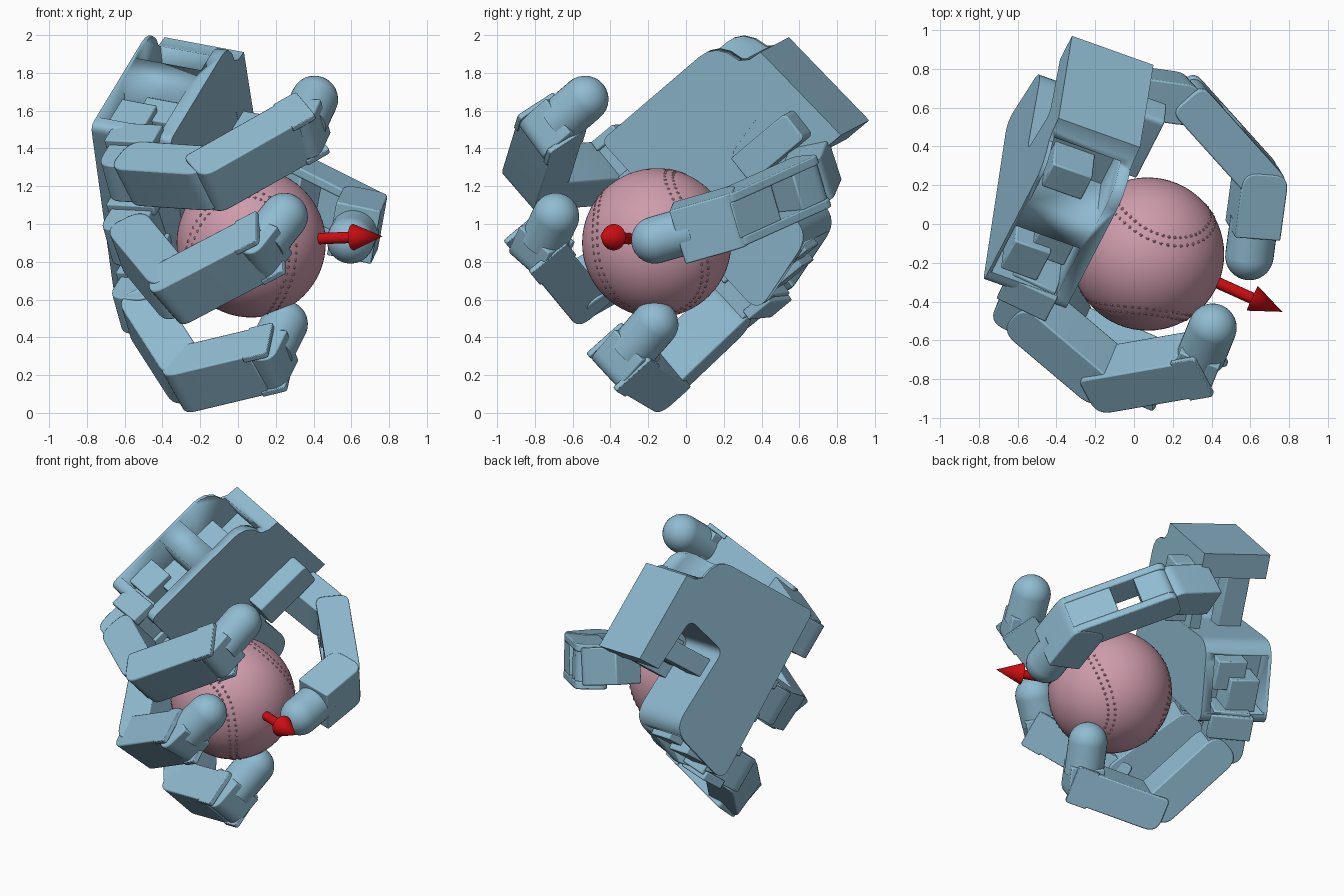
import bpy, bmesh, math
from mathutils import Vector, Matrix

if "Cube" in bpy.data.objects:
    bpy.data.objects.remove(bpy.data.objects["Cube"])


def material(name, rgb):
    m = bpy.data.materials.new(name)
    m.use_nodes = True
    m.diffuse_color = (*rgb, 1)
    m.node_tree.nodes["Principled BSDF"].inputs["Base Color"].default_value = (*rgb, 1)
    return m


BLUE = material("steel blue", (0.28, 0.50, 0.64))
PINK = material("dusty pink", (0.62, 0.33, 0.41))
RED = material("signal red", (0.60, 0.004, 0.006))


def finish(name, bm, mat, bevel=0):
    bmesh.ops.recalc_face_normals(bm, faces=bm.faces[:])
    me = bpy.data.meshes.new(name)
    bm.to_mesh(me)
    bm.free()
    ob = bpy.data.objects.new(name, me)
    bpy.context.collection.objects.link(ob)
    me.materials.append(mat)
    for o in bpy.context.selected_objects:
        o.select_set(False)
    ob.select_set(True)
    bpy.context.view_layer.objects.active = ob
    bpy.ops.object.shade_smooth_by_angle(angle=math.radians(32))
    if bevel:
        b = ob.modifiers.new("edge", "BEVEL")
        b.width, b.segments, b.limit_method = bevel, 2, "ANGLE"
        b.angle_limit = math.radians(40)
    return ob


def frame(origin, along, hinge):
    """Axes: x along the part, y across it, z on the hinge."""
    d = Vector(along).normalized()
    h = Vector(hinge)
    h = (h - d * h.dot(d)).normalized()
    m = Matrix((d, h.cross(d), h)).transposed().to_4x4()
    m.translation = Vector(origin)
    return m


def prism(name, pts, m, depth, mat=BLUE, rounds={}, bevel=0):
    """Extrude a flat outline, with chosen corners rounded."""
    pts = [Vector(p) for p in pts]
    out = []
    for i, p in enumerate(pts):
        r = rounds.get(i, 0)
        if not r:
            out.append(p)
            continue
        a = p + (pts[i - 1] - p).normalized() * r
        b = p + (pts[(i + 1) % len(pts)] - p).normalized() * r
        for k in range(8):
            t = k / 7
            out.append(a * (1 - t) ** 2 + p * 2 * t * (1 - t) + b * t * t)
    bm = bmesh.new()
    low, high = [[bm.verts.new(m @ Vector((p.x, p.y, s * depth / 2))) for p in out] for s in (-1, 1)]
    bm.faces.new(low)
    bm.faces.new(high)
    for i in range(len(out)):
        j = (i + 1) % len(out)
        bm.faces.new((low[i], low[j], high[j], high[i]))
    return finish(name, bm, mat, bevel)


def box(name, m, x0, x1, thick, width, rounds={}, bevel=0.008):
    t = thick / 2
    return prism(name, [(x0, -t), (x1, -t), (x1, t), (x0, t)], m, width, BLUE, rounds, bevel)


def rod(name, a, b, r1, r2, mat, ball=False):
    a, b = Vector(a), Vector(b)
    m = (b - a).to_track_quat("Z", "Y").to_matrix().to_4x4()
    m.translation = (a + b) / 2
    bm = bmesh.new()
    bmesh.ops.create_cone(bm, cap_ends=True, segments=32, radius1=r1, radius2=r2, depth=(b - a).length, matrix=m)
    if ball:
        m.translation = b
        bmesh.ops.create_uvsphere(bm, u_segments=32, v_segments=16, radius=r2, matrix=m)
    return finish(name, bm, mat)


# Palm axes: normal towards the ball, finger direction, sideways
N = Vector((0.927, -0.331, -0.174)).normalized()
U = Vector((-0.369, -0.714, -0.595))
U = (U - N * U.dot(N)).normalized()
V = N.cross(U)
THICK = 0.453


def on_palm(y, z):
    return Vector(((-0.434 + 0.331 * y + 0.174 * z) / 0.927, y, z))


corner = on_palm(-0.45, 1.44)
palm_m = Matrix((U, V, N)).transposed().to_4x4()
palm_m.translation = corner - N * THICK / 2

# Palm body with curved wrist shoulder and thumb notch
outline = [(-0.45, 1.44), (0.07, 1.885), (0.11, 1.91), (0.16, 1.92), (0.22, 1.905), (0.28, 1.865),
           (0.335, 1.87), (0.395, 1.91), (0.82, 1.47), (0.70, 1.37), (0.42, 1.62), (0.23, 1.36),
           (0.66, 0.95), (0.38, 0.53)]
flat = [((on_palm(*p) - corner).dot(U), (on_palm(*p) - corner).dot(V)) for p in outline]
palm = prism("palm", flat, palm_m, THICK, BLUE, {0: 0.05, 10: 0.06, 11: 0.06, 12: 0.13, 13: 0.10})


def palm_box(name, u, v, n, size, bevel=0.008):
    m = palm_m.copy()
    m.translation = palm_m @ Vector((u, v, n))
    return box(name, m, -size[0] / 2, size[0] / 2, size[1], size[2], bevel=bevel)


def cut(target, cutter):
    cutter.hide_render = True
    mod = target.modifiers.new("cut", "BOOLEAN")
    mod.operation, mod.solver, mod.object = "DIFFERENCE", "EXACT", cutter
    bpy.context.view_layer.objects.active = target
    bpy.ops.object.modifier_apply(modifier=mod.name)
    bpy.data.objects.remove(cutter)


# Side windows showing the motors, and the recess beside the wrist
cut(palm, palm_box("window_cutter", -0.25, 0.0, -0.03, (0.34, 0.5, 0.36), 0))
cut(palm, palm_box("recess_cutter", -0.76, 0.1, -0.02, (0.32, 0.48, 0.37), 0))
cut(palm, palm_box("lower_cutter", -0.35, 1.17, -0.02, (0.36, 0.34, 0.37), 0))
palm_box("window_motor", -0.20, 0.14, -0.07, (0.20, 0.22, 0.20))
palm_box("window_motor_cap", -0.31, 0.16, 0.03, (0.18, 0.18, 0.20))
palm_box("recess_motor", -0.68, 0.25, -0.04, (0.16, 0.20, 0.22))
palm_box("lower_motor", -0.28, 1.07, -0.05, (0.22, 0.22, 0.20))
palm_box("lower_motor_cap", -0.40, 1.05, 0.04, (0.20, 0.18, 0.20))

# Thumb notch: front wall, connecting bar and motor
palm_box("notch_wall", -0.70, 0.58, 0.19, (0.50, 0.40, 0.07), 0)
palm_box("notch_bar", -0.70, 0.64, -0.08, (0.50, 0.13, 0.16))
motor_m = palm_m.copy()
motor_m.translation = Vector((-0.02, 0.47, 1.42))
box("thumb_motor", motor_m, -0.20, 0.20, 0.17, 0.24, {0: 0.03, 3: 0.03})

HINGE = Vector((0.24, 0.58, -0.70))
WIDE, DEEP = 0.28, 0.23


def fingertip(name, joint, tip, hinge):
    joint, tip = Vector(joint), Vector(tip)
    m = frame(joint, tip - joint, hinge)
    length = (tip - joint).length
    box(name + "_tip_mount", m, -0.11, length * 0.45, 0.22, 0.23, {0: 0.08, 3: 0.08})
    rod(name + "_tip", joint + (tip - joint) * 0.2, tip, 0.125, 0.125, BLUE, True)


def finger(name, j1, j2, j3, tip):
    j1, j2, j3 = Vector(j1), Vector(j2), Vector(j3)
    # Knuckle joined to the palm end
    m = frame(j1, U, HINGE)
    box(name + "_knuckle", m, -0.26, 0.10, 0.24, 0.24, {1: 0.09, 2: 0.09})
    for s in (-1, 1):
        box(name + "_knuckle_tab", m @ Matrix.Translation((0, 0, s * 0.12)), -0.24, -0.08, 0.28, 0.06)
    # Proximal link with rounded ends
    m = frame(j1, j2 - j1, HINGE)
    length = (j2 - j1).length
    box(name + "_proximal_link", m, 0.0, length + 0.04, DEEP, WIDE - 0.02, {i: 0.10 for i in range(4)})
    # Middle link with a square end holding the tip between two cheeks
    m = frame(j2, j3 - j2, HINGE)
    length = (j3 - j2).length
    box(name + "_middle_link", m, -0.08, length - 0.02, DEEP, WIDE, {0: 0.03, 3: 0.09})
    for s in (-1, 1):
        cheek = m @ Matrix.Translation((0, 0, s * (WIDE / 2 - 0.015)))
        box(name + "_cheek", cheek, length - 0.06, length + 0.08, DEEP + 0.02, 0.03, {1: 0.02, 2: 0.02}, 0.004)
    fingertip(name, j3, tip, HINGE)


finger("upper_finger", (-0.58, -0.42, 1.27), (-0.13, -0.80, 1.24), (0.33, -0.72, 1.50), (0.405, -0.535, 1.66))
finger("middle_finger", (-0.57, -0.07, 0.93), (-0.33, -0.58, 0.64), (0.11, -0.77, 0.87), (0.245, -0.69, 1.04))
finger("lower_finger", (-0.52, 0.25, 0.57), (-0.27, -0.16, 0.18), (0.15, -0.33, 0.28), (0.245, -0.165, 0.47))

# Thumb: bracket, open link and tip
t0, t1, t2 = Vector((0.08, 0.67, 1.28)), Vector((0.29, 0.64, 1.21)), Vector((0.65, 0.24, 1.03))
thumb_hinge = Vector((0.17, -0.28, 0.94))
m = frame(t0, t1 - t0, thumb_hinge)
box("thumb_bracket", m, -0.12, 0.24, 0.22, 0.24, {1: 0.09, 2: 0.09})
m = frame(t1, t2 - t1, thumb_hinge)
size = (t2 - t1).length
for s in (-1, 1):
    rail = m @ Matrix.Translation((0, 0, s * 0.12))
    box("thumb_rail", rail, -0.06, size + 0.07, 0.21, 0.05, {i: 0.06 for i in range(4)})
box("thumb_link_root", m, -0.06, 0.16, 0.20, 0.20, {0: 0.08, 3: 0.08})
box("thumb_link_end", m, 0.32, size + 0.06, 0.20, 0.20)
thumb_tip = Vector((0.595, -0.165, 0.915))
m = frame(t2, thumb_tip - t2, thumb_hinge)
box("thumb_end_link", m, -0.06, 0.29, 0.24, 0.30, {0: 0.08, 3: 0.08})
fingertip("thumb", t2 + (thumb_tip - t2) * 0.4, thumb_tip, thumb_hinge)

# Ball with raised stitches on both sides of the seam
centre, radius = Vector((0.07, -0.155, 0.90)), 0.395
bm = bmesh.new()
bmesh.ops.create_uvsphere(bm, u_segments=64, v_segments=32, radius=radius, matrix=Matrix.Translation(centre))
finish("ball", bm, PINK)


def seam(t):
    return Vector((0.75 * math.cos(t) + 0.25 * math.cos(3 * t),
                   0.75 * math.sin(t) - 0.25 * math.sin(3 * t),
                   0.866 * math.sin(2 * t)))


turn = Matrix.Rotation(math.radians(35), 3, "Z") @ Matrix.Rotation(math.radians(25), 3, "X")
bm = bmesh.new()
count = 108
for i in range(count):
    t = 2 * math.pi * i / count
    p = seam(t)
    side = p.cross(seam(t + 0.01) - p).normalized()
    for s in (-1, 1):
        q = turn @ (p + side * 0.055 * s).normalized() * (radius - 0.005)
        bmesh.ops.create_icosphere(bm, subdivisions=1, radius=0.011, matrix=Matrix.Translation(centre + q))
finish("ball_stitches", bm, PINK)

# Arrow pointing out of the ball
rod("arrow_shaft", (0.37, -0.275, 0.92), (0.62, -0.388, 0.93), 0.03, 0.03, RED)
rod("arrow_head", (0.61, -0.383, 0.93), (0.765, -0.453, 0.935), 0.07, 0.0, RED)
